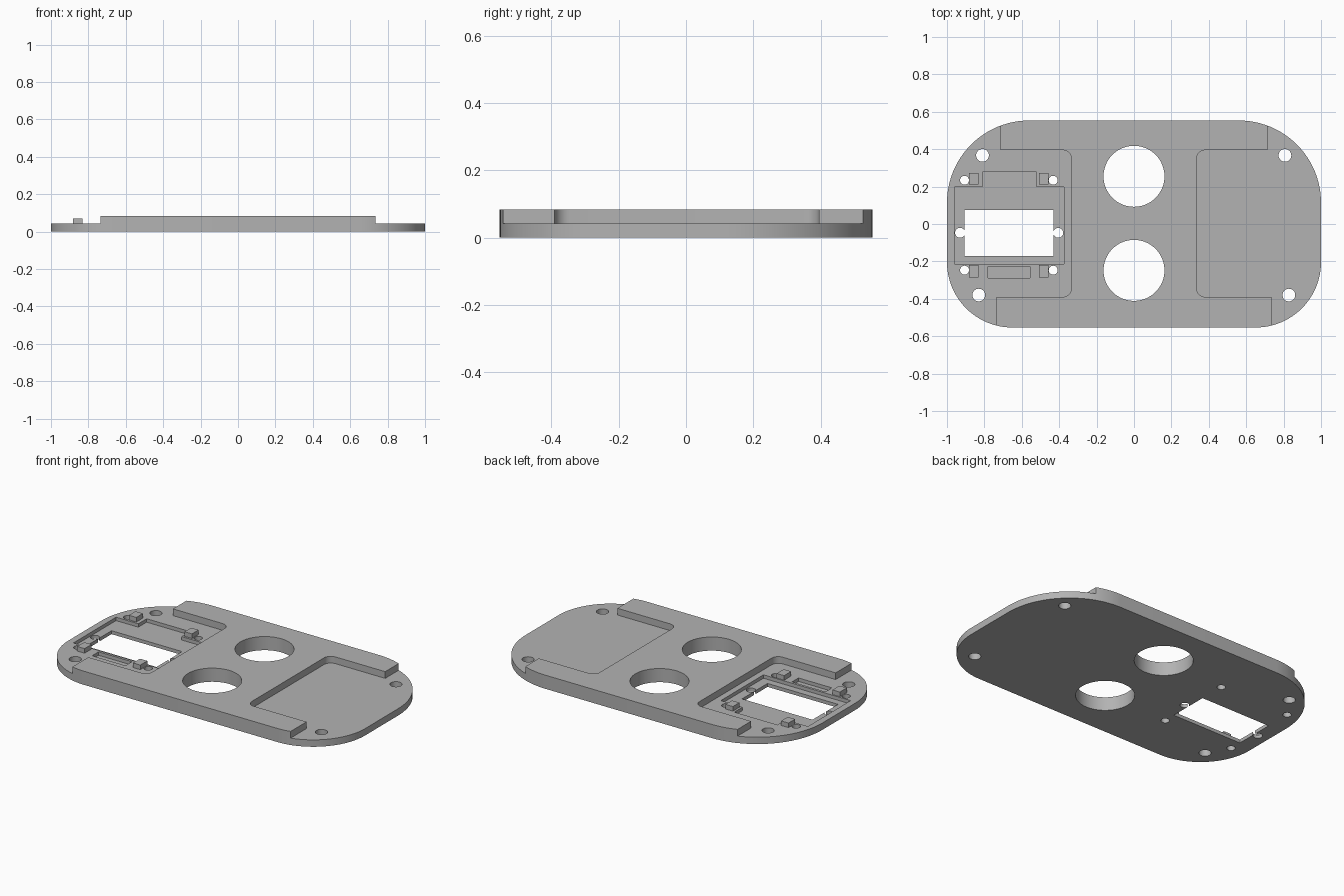
import bpy, bmesh, math

if "Cube" in bpy.data.objects:
    bpy.data.objects.remove(bpy.data.objects["Cube"])

grey = bpy.data.materials.new("plain grey")
grey.diffuse_color = (0.45, 0.45, 0.45, 1)
grey.use_nodes = True
grey.node_tree.nodes["Principled BSDF"].inputs["Base Color"].default_value = grey.diffuse_color

FLOOR, TOP = 0.042, 0.083      # pocket floor and top of the plate
HALF_Y = 0.5535


def prism(name, pts, z0, z1):
    """Extrude a flat outline from z0 to z1."""
    bm = bmesh.new()
    face = bm.faces.new([bm.verts.new((x, y, z0)) for x, y in pts])
    res = bmesh.ops.extrude_face_region(bm, geom=[face])
    for v in res["geom"]:
        if isinstance(v, bmesh.types.BMVert):
            v.co.z = z1
    bmesh.ops.recalc_face_normals(bm, faces=bm.faces)
    me = bpy.data.meshes.new(name)
    bm.to_mesh(me)
    bm.free()
    me.materials.append(grey)
    ob = bpy.data.objects.new(name, me)
    bpy.context.collection.objects.link(ob)
    return ob


def arc(cx, cy, r, a0, a1, n):
    return [(cx + r * math.cos(math.radians(a0 + (a1 - a0) * i / n)),
             cy + r * math.sin(math.radians(a0 + (a1 - a0) * i / n))) for i in range(n + 1)]


def circle(x, y, r, n):
    return arc(x, y, r, 0, 360, n)[:-1]


def rect(x0, x1, y0, y1):
    return [(x0, y0), (x1, y0), (x1, y1), (x0, y1)]


# Plate outline: larger radius at the back corners than at the front
rb, rf = 0.44, 0.35
outline = (arc(1 - rb, HALF_Y - rb, rb, 0, 90, 24) + arc(rb - 1, HALF_Y - rb, rb, 90, 180, 24)
           + arc(rf - 1, rf - HALF_Y, rf, 180, 270, 24) + arc(1 - rf, rf - HALF_Y, rf, 270, 360, 24))
plate = prism("base_plate", outline, 0, TOP)

cuts = []
# End pockets with rounded inner corners, mirrored left and right
for s in (-1, 1):
    shape = ([(1.2, 0.8), (0.715, 0.8), (0.715, 0.395)]
             + arc(0.38, 0.35, 0.045, 90, 180, 8)
             + arc(0.38, -0.345, 0.045, 180, 270, 8)
             + [(0.735, -0.39), (0.735, -0.8), (1.2, -0.8)])
    cuts.append((([(s * x, y) for x, y in shape]), FLOOR, 0.2))
# Shallow recesses around the window
cuts.append(([(-0.96, -0.213), (-0.373, -0.213), (-0.373, 0.198), (-0.52, 0.198),
              (-0.52, 0.278), (-0.81, 0.278), (-0.81, 0.198), (-0.96, 0.198)], 0.021, 0.2))
cuts.append((rect(-0.78, -0.555, -0.29, -0.228), 0.021, 0.2))
# Window and round holes going right through
cuts.append((rect(-0.905, -0.43, -0.17, 0.076), -0.1, 0.2))
for x, y, r, n in ((0, 0.255, 0.163, 64), (0, -0.248, 0.163, 64),
                   (-0.81, 0.367, 0.034, 32), (0.807, 0.367, 0.034, 32),
                   (-0.83, -0.38, 0.034, 32), (0.828, -0.38, 0.034, 32),
                   (-0.906, 0.234, 0.024, 24), (-0.432, 0.234, 0.024, 24),
                   (-0.906, -0.247, 0.024, 24), (-0.432, -0.247, 0.024, 24),
                   (-0.93, -0.047, 0.0265, 24), (-0.405, -0.047, 0.0265, 24)):
    cuts.append((circle(x, y, r, n), -0.1, 0.2))

# Apply each cut in turn, then discard the cutter
bpy.context.view_layer.objects.active = plate
for pts, z0, z1 in cuts:
    cutter = prism("cutter", pts, z0, z1)
    cutter.hide_render = True
    mod = plate.modifiers.new("cut", 'BOOLEAN')
    mod.operation, mod.solver, mod.object = 'DIFFERENCE', 'EXACT', cutter
    bpy.ops.object.modifier_apply(modifier=mod.name)
    bpy.data.objects.remove(cutter)

bpy.ops.object.select_all(action='DESELECT')
plate.select_set(True)
bpy.ops.object.shade_smooth_by_angle(angle=math.radians(30))

# Four locating pegs around the window
for end, y0, y1 in (("back", 0.21, 0.273), ("front", -0.287, -0.22)):
    for side, x in (("left", -0.882), ("right", -0.507)):
        prism(f"peg_{end}_{side}", rect(x, x + 0.05, y0, y1), FLOOR, 0.07)
